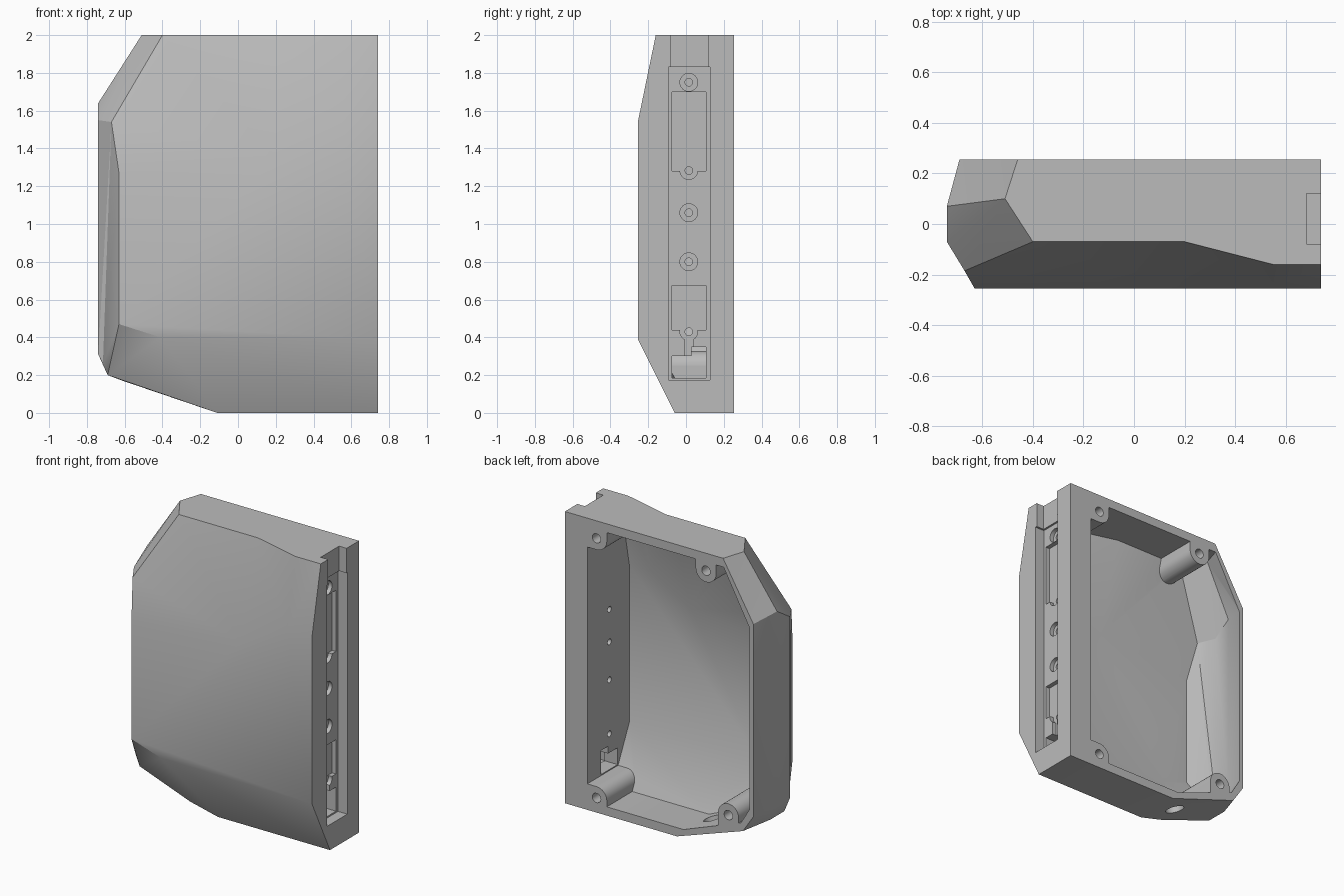
import bpy, bmesh, math
from mathutils import Vector, Matrix

if "Cube" in bpy.data.objects:
    bpy.data.objects.remove(bpy.data.objects["Cube"], do_unlink=True)

grey = bpy.data.materials.new("plain grey")
grey.use_nodes = True
COLOUR = (0.5, 0.5, 0.5, 1)
grey.diffuse_color = COLOUR
grey.node_tree.nodes["Principled BSDF"].inputs["Base Color"].default_value = COLOUR

# Corner points of the faceted housing, one letter each
CORNERS = dict(
    # back outline
    a=(-.46, .255, 2), b=(-.69, .255, 1.61), c=(-.69, .255, .29), d=(-.61, .255, .17),
    e=(-.11, .255, 0), f=(.74, .255, 0), g=(.74, .255, 2),
    # outer side
    h=(-.51, .10, 2), i=(-.74, .07, 1.64), j=(-.74, .07, .31), k=(-.69, .07, .20),
    l=(-.74, -.07, 1.55), m=(-.74, -.07, .31), n=(-.69, -.08, .20), o=(-.715, -.08, .26),
    # front
    p=(-.40, -.07, 2), q=(-.67, -.185, 1.54), r=(-.63, -.255, 1.27), s=(-.63, -.255, .47),
    t=(-.41, -.255, .40), u=(-.30, -.09, .066), v=(-.11, -.06, 0), w=(.74, -.06, 0),
    x=(.74, -.255, .39), y=(.74, -.255, 1.54), z=(.74, -.16, 2), A=(.55, -.16, 2),
    B=(.20, -.07, 2), C=(.20, -.255, 1.35), D=(.55, -.255, 1.54))
FACES = ("abcdefg gfwxyz gahpBAz fevw edknuv dcjk kjmon cbij ilmj ahib "
         "hpqli lqrsom stuno txwvu rCDyxts qpC qCr pBC BADC AzyD").split()


def finish(name, bm):
    bmesh.ops.recalc_face_normals(bm, faces=bm.faces)
    mesh = bpy.data.meshes.new(name)
    bm.to_mesh(mesh)
    bm.free()
    mesh.materials.append(grey)
    obj = bpy.data.objects.new(name, mesh)
    bpy.context.collection.objects.link(obj)
    return obj


def shell(name, place):
    bm = bmesh.new()
    verts = {key: bm.verts.new(place(*co)) for key, co in CORNERS.items()}
    for face in FACES:
        bm.faces.new([verts[key] for key in face])
    bmesh.ops.triangulate(bm, faces=[f for f in bm.faces if len(f.verts) > 3])
    bmesh.ops.recalc_face_normals(bm, faces=bm.faces)
    # merge the flat triangles again
    bmesh.ops.dissolve_limit(bm, angle_limit=math.radians(.5), verts=[], edges=bm.edges)
    return finish(name, bm)


def box(name, low, high):
    low, high = Vector(low), Vector(high)
    bm = bmesh.new()
    bmesh.ops.create_cube(bm, size=1, matrix=Matrix.Translation((low + high) / 2)
                          @ Matrix.Diagonal((*(high - low), 1)))
    return finish(name, bm)


def rod(name, start, end, radius):
    start, end = Vector(start), Vector(end)
    axis = end - start
    bm = bmesh.new()
    turn = axis.to_track_quat('Z', 'Y').to_matrix().to_4x4()
    bmesh.ops.create_cone(bm, cap_ends=True, segments=32, radius1=radius, radius2=radius,
                          depth=axis.length,
                          matrix=Matrix.Translation((start + end) / 2) @ turn)
    return finish(name, bm)


def cut(target, tool):
    tool.hide_render = True
    mod = target.modifiers.new("cut", 'BOOLEAN')
    mod.operation, mod.solver, mod.object = 'DIFFERENCE', 'EXACT', tool
    bpy.context.view_layer.objects.active = target
    bpy.ops.object.modifier_apply(modifier=mod.name)
    bpy.data.objects.remove(tool, do_unlink=True)


housing = shell("housing", lambda x, y, z: (x, y, z))
pocket = shell("pocket", lambda x, y, z: (
    .57 - (.74 - x) * .858, -.2 + (y + .255) * .92, .06 + z * .94))

# Screw bosses left standing in the pocket, each joined to its nearest walls
BOSSES = [(.5, 1.88, .2, .2), (-.33, 1.88, 0, .2), (.5, .10, .2, -.2), (-.5, .25, 0, -.2)]
R = .078
for x, z, to_x, to_z in BOSSES:
    cut(pocket, rod("boss", (x, -.4, z), (x, .4, z), R))
    cut(pocket, box("boss_web", (x - R, -.4, min(z, z + to_z)), (x + R, .4, max(z, z + to_z))))
    if to_x:
        cut(pocket, box("boss_web", (x, -.4, min(z - R, z + to_z)),
                        (x + to_x, .4, max(z + R, z + to_z))))
cut(housing, pocket)
for x, z, *_ in BOSSES:
    cut(housing, rod("screw_hole", (x, .1, z), (x, .4, z), .032))

# Drain hole in the sloping bottom wall
cut(housing, rod("drain_hole", (-.31, .08, -.08), (-.25, .08, .13), .06))

# Long recess in the flat side with an open channel above it
MID, BED = .015, .67
cut(housing, box("channel", (.683, -.08, 1.7), (.8, .12, 2.1)))
cut(housing, box("recess", (BED, -.093, .175), (.8, .127, 1.83)))

# Shallow sockets and the cable window in the recess
SOCKET = BED - .03
for low, high in ((1.28, 1.70), (.44, .675)):
    cut(housing, box("socket", (SOCKET, -.073, low), (.72, .105, high)))
cut(housing, box("cable_window", (.5, -.073, .185), (.72, .105, .30)))
cut(housing, box("cable_notch", (.5, .03, .25), (.72, .105, .35)))
cut(housing, box("cable_groove", (SOCKET, MID - .022, .28), (.72, MID + .022, .46)))

# Countersunk screw seats; the topmost hole is blind
for z in (1.75, 1.283, 1.06, .80, .43):
    depth = .6 if z > 1.7 else .5
    cut(housing, rod("screw_seat", (SOCKET + .002, MID, z), (.72, MID, z), .047))
    cut(housing, rod("screw_hole", (depth, MID, z), (.72, MID, z), .02))

bpy.ops.object.select_all(action='DESELECT')
housing.select_set(True)
bpy.context.view_layer.objects.active = housing
bpy.ops.object.shade_smooth_by_angle(angle=math.radians(30))
